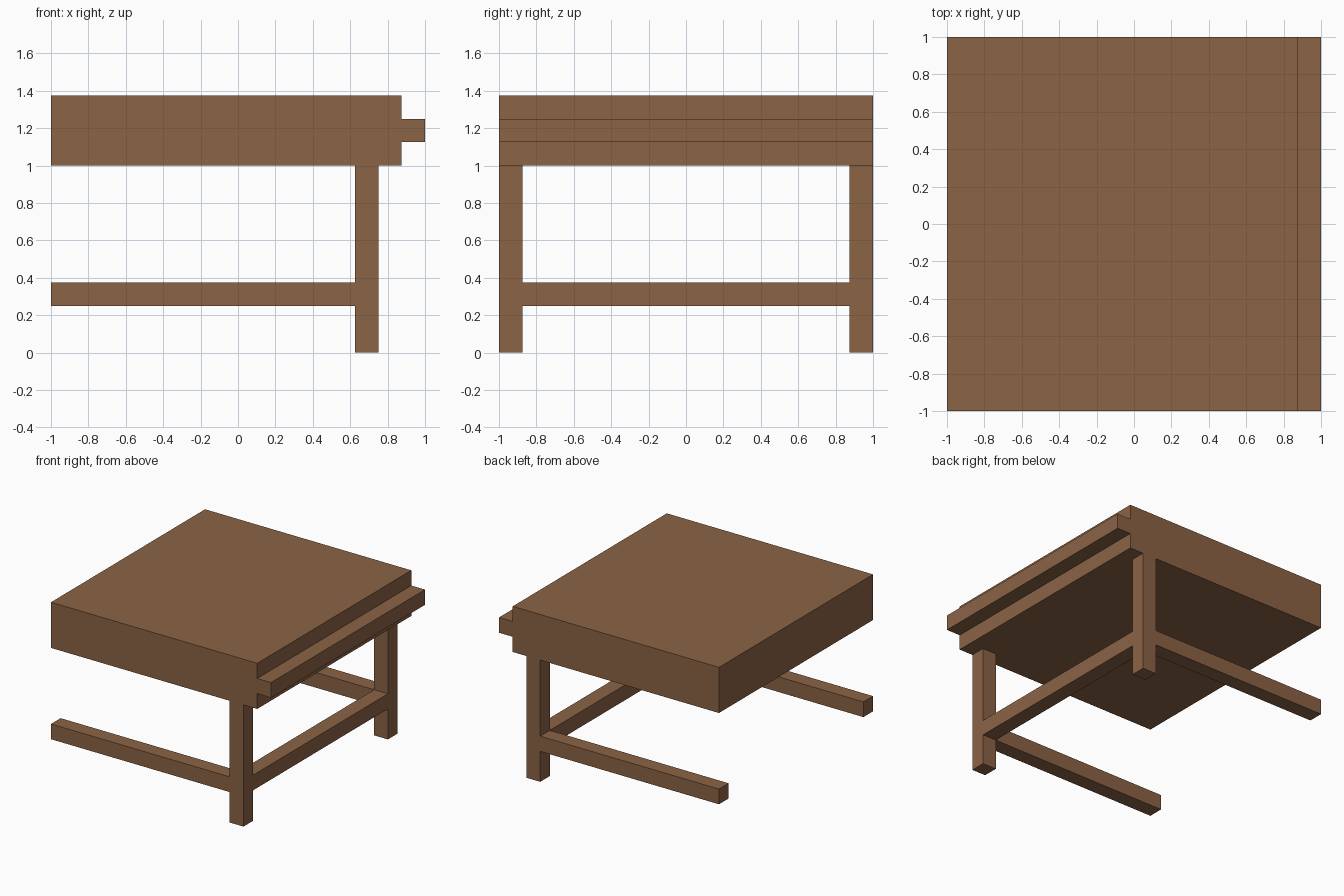
import bpy, bmesh

if "Cube" in bpy.data.objects:
    bpy.data.objects.remove(bpy.data.objects["Cube"])

wood = bpy.data.materials.new("brown wood")
wood.diffuse_color = (0.258, 0.125, 0.060, 1.0)
wood.use_nodes = True
wood.node_tree.nodes["Principled BSDF"].inputs["Base Color"].default_value = wood.diffuse_color


def finish(name, bm):
    bmesh.ops.recalc_face_normals(bm, faces=bm.faces)
    mesh = bpy.data.meshes.new(name)
    bm.to_mesh(mesh)
    bm.free()
    mesh.materials.append(wood)
    bpy.context.collection.objects.link(bpy.data.objects.new(name, mesh))


def prism(name, profile, y0, y1):
    """Extrude an x-z profile along y."""
    bm = bmesh.new()
    face = bm.faces.new([bm.verts.new((x, y0, z)) for x, z in profile])
    ext = bmesh.ops.extrude_face_region(bm, geom=[face])
    verts = [v for v in ext["geom"] if isinstance(v, bmesh.types.BMVert)]
    bmesh.ops.translate(bm, verts=verts, vec=(0, y1 - y0, 0))
    finish(name, bm)


def box(name, x, y, z):
    prism(name, [(x[0], z[0]), (x[1], z[0]), (x[1], z[1]), (x[0], z[1])], *y)


T = 0.125                    # timber thickness
LEG_X = (0.625, 0.75)
RAIL_Z = (0.25, 0.375)

# Thick table top with a tongue along its right edge
prism("table_top", [(-1, 1), (0.875, 1), (0.875, 1.125), (1, 1.125),
                    (1, 1.25), (0.875, 1.25), (0.875, 1.375), (-1, 1.375)], -1, 1)

# Legs and side rails, front and back
for side, y in (("front", (-1, -1 + T)), ("back", (1 - T, 1))):
    box(side + "_leg", LEG_X, y, (0, 1))
    box(side + "_rail", (-1, LEG_X[0]), y, RAIL_Z)

# Rail joining the two legs
box("cross_rail", LEG_X, (-1 + T, 1 - T), RAIL_Z)
